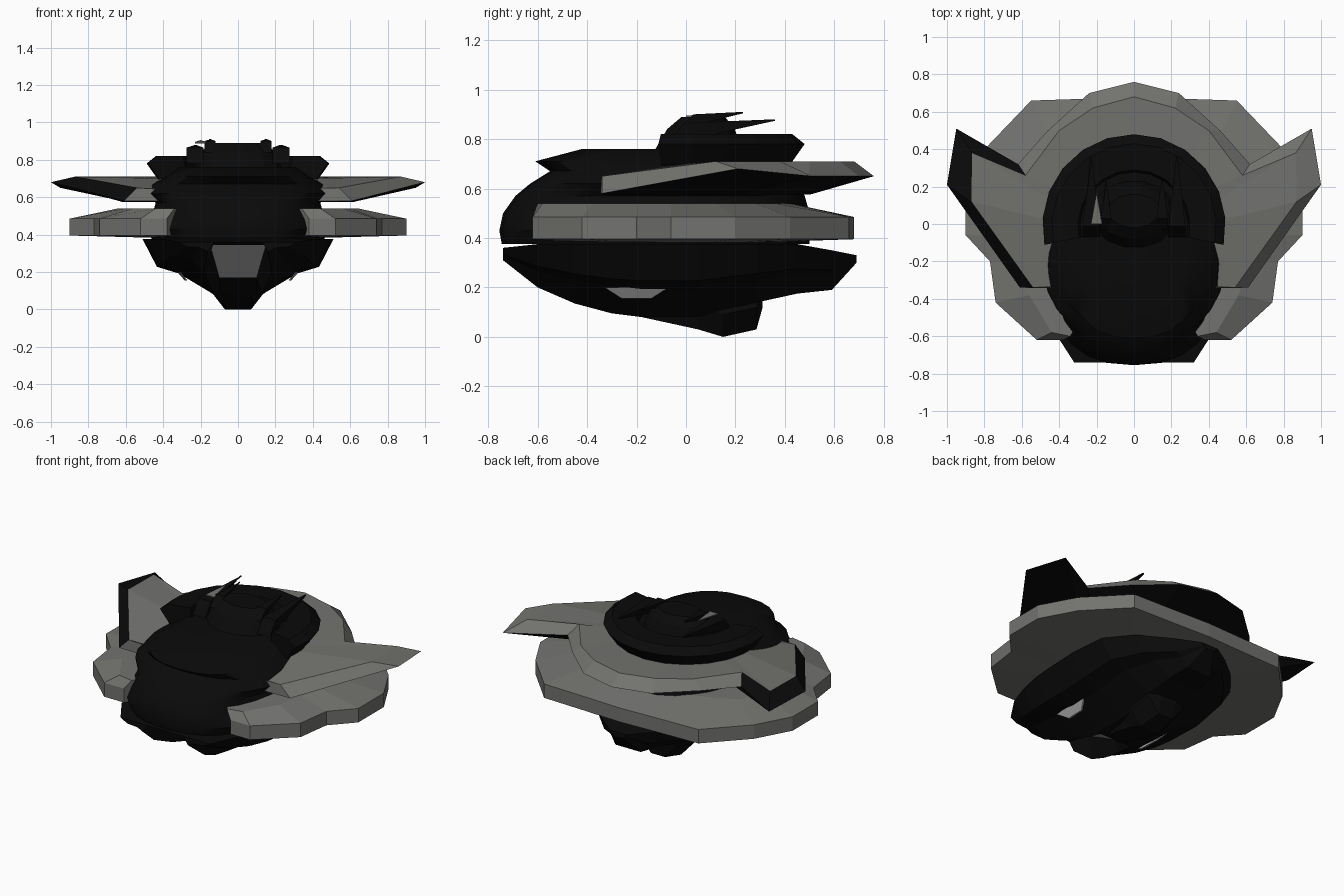
import bpy, bmesh, math

if "Cube" in bpy.data.objects:
    bpy.data.objects.remove(bpy.data.objects["Cube"])


def mat(name, r, g, b):
    m = bpy.data.materials.new(name)
    m.diffuse_color = (r, g, b, 1)
    m.use_nodes = True
    m.node_tree.nodes["Principled BSDF"].inputs["Base Color"].default_value = m.diffuse_color
    return m


BLACK = mat("black", .003, .003, .003)
GREY = mat("grey", .17, .17, .16)
LIGHT = mat("light_grey", .5, .5, .5)
MATS = [BLACK, GREY, LIGHT]


def loft(name, sections, rule=lambda c, k: 0, smooth=False):
    """Skin closed cross-sections; rule(face centre, side index) gives the colour."""
    bm = bmesh.new()
    rows = [[bm.verts.new(p) for p in s] for s in sections]
    n = len(rows[0])
    for a, b in zip(rows, rows[1:]):
        for k in range(n):
            j = (k + 1) % n
            f = bm.faces.new((a[k], a[j], b[j], b[k]))
            f.material_index = rule(f.calc_center_median(), k)
    for row in (rows[0], rows[-1]):
        f = bm.faces.new(row)
        f.material_index = rule(f.calc_center_median(), 0)
    bmesh.ops.remove_doubles(bm, verts=bm.verts, dist=1e-5)
    bmesh.ops.recalc_face_normals(bm, faces=bm.faces)
    me = bpy.data.meshes.new(name)
    bm.to_mesh(me)
    bm.free()
    for m in MATS:
        me.materials.append(m)
    ob = bpy.data.objects.new(name, me)
    bpy.context.collection.objects.link(ob)
    if smooth:
        bpy.ops.object.select_all(action='DESELECT')
        bpy.context.view_layer.objects.active = ob
        ob.select_set(True)
        bpy.ops.object.shade_smooth_by_angle(angle=math.radians(35))
    return ob


def flip(p):
    return (-p[0], p[1], p[2])


def both_sides(half):
    """Stations from the centre back to the right front, mirrored to the left."""
    return [[flip(p) for p in s] for s in reversed(half[1:])] + half


def closed(half):
    """Mirror half a cross-section whose first and last points have x = 0."""
    return half + [flip(p) for p in reversed(half[1:-1])]


def oval(z, rx, yf, yb, n=28, e=2.5):
    """Superellipse ring between front yf and back yb."""
    cy, ry = (yf + yb) / 2, (yb - yf) / 2
    pts = []
    for i in range(n):
        a = 2 * math.pi * i / n
        c, s = math.cos(a), math.sin(a)
        pts.append((rx * math.copysign(abs(c) ** (2 / e), c),
                    cy + ry * math.copysign(abs(s) ** (2 / e), s), z))
    return pts


# main body with overhanging brow and deck
loft("main_body", [oval(*r) for r in (
    (.375, .46, -.745, .50), (.43, .49, -.755, .50), (.50, .46, -.74, .50),
    (.57, .44, -.69, .48), (.62, .50, -.63, .45), (.67, .46, -.55, .42),
    (.71, .38, -.61, .40), (.76, .31, -.42, .36))], smooth=True)

# upper wing ring: inner, top, edge, underside at each station
up_in = [(0, .35), (.12, .33), (.22, .27), (.32, .15), (.36, .08), (.38, 0), (.40, -.33), (.38, -.34)]
up_top = [(0, .68), (.22, .62), (.40, .50), (.58, .26), (.865, .38), (.87, .12), (.54, -.34), (.40, -.34)]
up_edge = [(0, .76), (.24, .70), (.46, .50), (.62, .32), (.95, .51), (1, .21), (.61, -.34), (.40, -.345)]
up_bot = [(0, .50), (.20, .47), (.36, .35), (.48, .20), (.60, .20), (.62, .10), (.54, -.30), (.38, -.33)]
top_z = [.71] * 6 + [.65, .65]
edge_z = [.65] * 5 + [.68, .58, .58]
upper = [[(*i, z - .01), (*t, z), (*e, ez), (*b, .575)]
         for i, t, e, b, z, ez in zip(up_in, up_top, up_edge, up_bot, top_z, edge_z)]


def upper_rule(c, k):
    if k > 1:
        return 0                                   # black underside
    return 0 if k == 1 and c.x < -.7 else 1        # dark left wing edge


loft("upper_wing_ring", both_sides(upper), upper_rule)

# lower wing ring: thick plate with bevelled top
lo_edge = [(0, .68), (.25, .67), (.55, .66), (.78, .42), (.90, .20), (.90, -.06),
           (.77, -.20), (.74, -.42), (.52, -.62), (.38, -.62)]
lo_top = [(0, .42), (.20, .42), (.40, .36), (.58, .28), (.64, .12), (.64, -.06),
          (.60, -.20), (.56, -.38), (.44, -.58), (.34, -.60)]
lower = [[(0 if i == 0 else .55 * t[0], .55 * t[1], .54), (*t, .54), (*e, .485), (*e, .395),
          (.55 * t[0], .55 * t[1], .38)]
         for i, (e, t) in enumerate(zip(lo_edge, lo_top))]
loft("lower_wing_ring", both_sides(lower), lambda c, k: 1)

# lower hull with front prongs and a glazed channel between them
hull = []
for y, w, zt, zs, zm, xm in (
        (-.74, .32, .36, .31, .36, .16), (-.60, .41, .375, .20, .345, .15),
        (-.45, .46, .375, .135, .26, .125), (-.30, .49, .375, .095, .17, .10),
        (-.18, .50, .375, .08, .08, .10), (.05, .51, .375, .08, .08, .10),
        (.29, .49, .375, .14, .14, .10), (.45, .36, .375, .175, .175, .08),
        (.59, .20, .35, .19, .19, .06), (.69, .06, .33, .30, .30, .02)):
    d = zt - zs
    hull.append(closed([(0, y, zt), (w, y, zt), (.85 * w, y, zt - .5 * d),
                        (.62 * w, y, zt - .62 * d), (min(xm + .03, .5 * w), y, zs),
                        (min(xm, .4 * w), y, zm), (0, y, zm)]))
loft("lower_hull", hull, lambda c, k: 2 if k in (5, 6) and -.6 < c.y < -.3 else 0)

# keel fin under the hull
loft("keel", [closed([(0, y, .22), (wt, y, .20), (wt, y, zb + .09), (wb, y, zb), (0, y, zb)])
              for y, wt, wb, zb in ((-.18, .10, .07, .08), (.05, .13, .08, .03),
                                    (.15, .14, .07, 0), (.285, .13, .05, .03), (.31, .11, .05, .12))])

# side windows low on the hull
for s, side in ((1, "right"), (-1, "left")):
    rim = ((-.33, .315, .20), (-.07, .325, .20), (-.14, .285, .155), (-.26, .28, .155))
    loft(side + "_side_window", [[(s * (x + d), y, z) for y, x, z in rim] for d in (0, -.009)],
         lambda c, k: 2)

# horseshoe crown around the deck
crown = []
for i in range(13):
    a = math.radians(-12 + 204 * i / 12)
    crown.append([(r * math.cos(a), -.01 + r * math.sin(a), z) for r, z in (
        (.43, .695), (.49, .78), (.44, .82), (.30, .82), (.28, .72))])
loft("crown", crown)

# turret on the deck
loft("turret", [oval(*r, n=14, e=2) for r in (
    (.74, .24, -.14, .24), (.84, .20, -.08, .20), (.89, .14, -.02, .16))])

# swept fins on both sides of the turret
for s, side in ((1, "right"), (-1, "left")):
    for name, x, w, y0, z0, z1, tip_y, tip_z in (
            ("upper_fin", .15, .03, -.03, .84, .90, .23, .91),
            ("lower_fin", .23, .045, -.07, .78, .865, .36, .88)):
        root = [(s * (x + dx), y0 + dy, z) for dx, dy, z in (
            (-w, 0, z0), (w, 0, z0), (w, .06, z1), (-w, .06, z1))]
        tip = [(s * x + dx, tip_y, tip_z + dz) for dx, dz in (
            (-.004, -.006), (.004, -.006), (.004, 0), (-.004, 0))]
        loft(side + "_" + name, [root, tip])

# small grey vane on the left of the turret
loft("grey_vane", [[(-.23, 0, z), (-.17, 0, z), (-.20, .17, z + .01)] for z in (.888, .895)],
     lambda c, k: 1)
